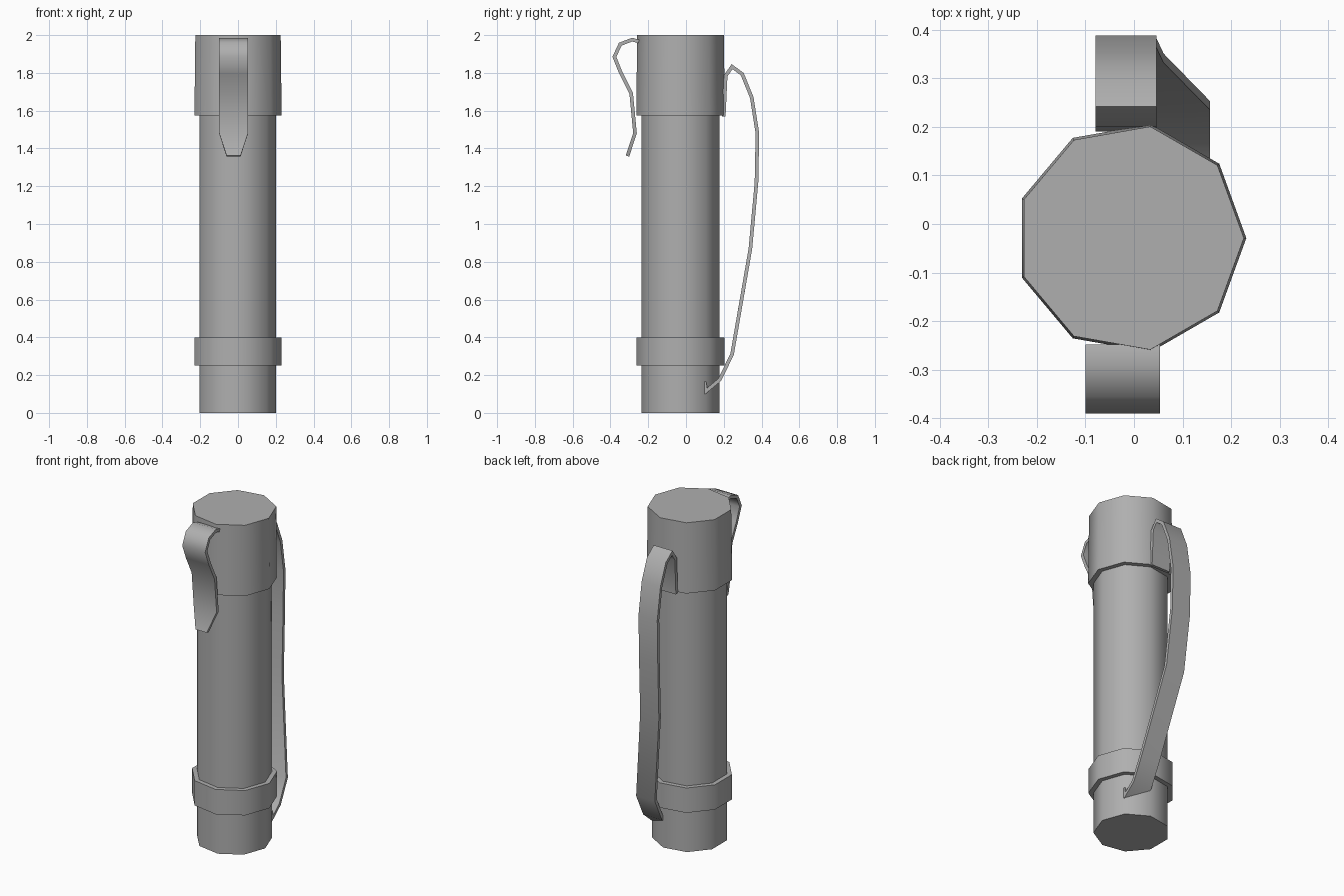
import bpy, bmesh, math

if "Cube" in bpy.data.objects:
    bpy.data.objects.remove(bpy.data.objects["Cube"])

CX, CY, SIDES = -0.007, -0.029, 9

# Mid-grey finish shared by all parts
GREY = bpy.data.materials.new("mid_grey")
GREY.diffuse_color = (0.43, 0.43, 0.43, 1.0)
GREY.use_nodes = True
GREY.node_tree.nodes["Principled BSDF"].inputs["Base Color"].default_value = GREY.diffuse_color


def finish(name, bm):
    bmesh.ops.recalc_face_normals(bm, faces=bm.faces)
    mesh = bpy.data.meshes.new(name)
    bm.to_mesh(mesh)
    bm.free()
    mesh.materials.append(GREY)
    obj = bpy.data.objects.new(name, mesh)
    bpy.context.collection.objects.link(obj)
    bpy.ops.object.select_all(action='DESELECT')
    obj.select_set(True)
    bpy.context.view_layer.objects.active = obj
    return obj


def smooth(angle):
    bpy.ops.object.shade_smooth_by_angle(angle=math.radians(angle))


def barrel(name, z0, z1, r0, r1):
    """Nine-sided closed section from z0 to z1."""
    bm = bmesh.new()
    rings = []
    for z, r in ((z0, r0), (z1, r1)):
        rings.append([bm.verts.new((CX + r * math.cos(2 * math.pi * i / SIDES),
                                    CY + r * math.sin(2 * math.pi * i / SIDES), z))
                      for i in range(SIDES)])
    a, b = rings
    bm.faces.new(a)
    bm.faces.new(b)
    for i in range(SIDES):
        j = (i + 1) % SIDES
        bm.faces.new((a[i], a[j], b[j], b[i]))
    finish(name, bm)
    smooth(50)


def strip(name, path, thickness, angle):
    """Bent band; path points are (y, z, centre x, half width)."""
    bm = bmesh.new()
    rows = [(bm.verts.new((x - w, y, z)), bm.verts.new((x + w, y, z)))
            for y, z, x, w in path]
    for (a, b), (c, d) in zip(rows, rows[1:]):
        bm.faces.new((a, b, d, c))
    obj = finish(name, bm)
    mod = obj.modifiers.new("thickness", 'SOLIDIFY')
    mod.thickness = thickness
    mod.offset = 0
    mod.use_even_offset = True
    bpy.ops.object.modifier_apply(modifier=mod.name)
    smooth(angle)


# Main tube, cap and lower collar
barrel("body", 0.0, 1.6, 0.209, 0.209)
barrel("cap", 1.575, 2.0, 0.238, 0.233)
barrel("collar", 0.25, 0.40, 0.237, 0.237)

# Front pocket clip with tapered tip
W, X = 0.0765, -0.0235
strip("pocket_clip", [
    (-0.250, 1.966, X, W), (-0.285, 1.976, X, W), (-0.348, 1.952, X, W),
    (-0.379, 1.885, X, W), (-0.345, 1.80, X, W), (-0.290, 1.69, X, W),
    (-0.270, 1.48, X, W), (-0.310, 1.36, X, 0.037)], 0.019, 50)

# Rear strap, drifting to the right toward its lower end
W, X = 0.0625, -0.0165
strip("carry_strap", [
    (0.200, 1.57, X, W), (0.210, 1.785, X, W), (0.244, 1.833, X, W),
    (0.298, 1.793, X, W), (0.348, 1.67, X, W), (0.378, 1.48, X, W),
    (0.373, 1.22, X, W), (0.341, 0.87, X + 0.015, W), (0.244, 0.31, X + 0.11, W),
    (0.178, 0.175, X + 0.11, W), (0.106, 0.115, X + 0.11, W),
    (0.097, 0.165, X + 0.11, W)], 0.019, 50)
